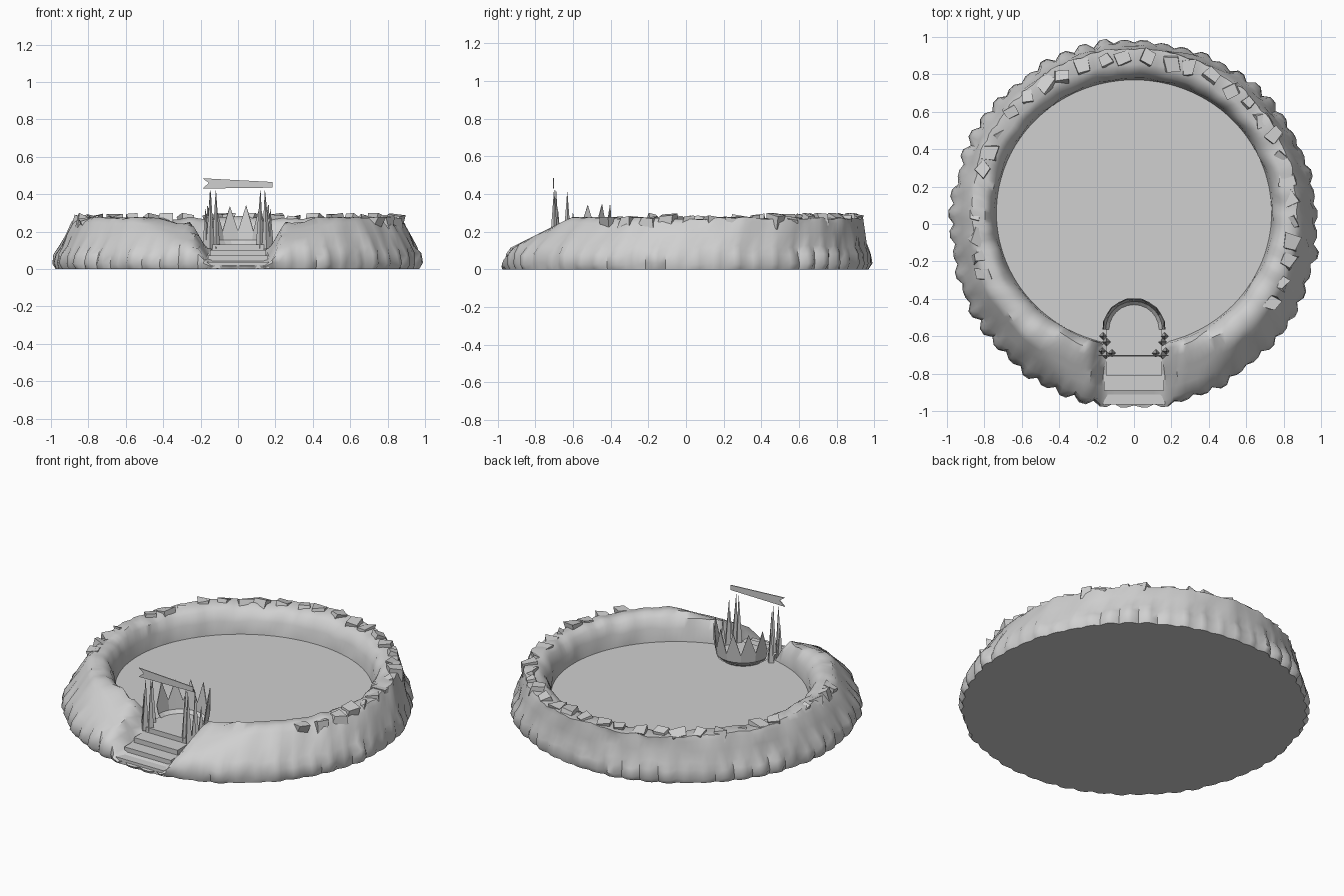
import bpy, bmesh, math, random
from mathutils import Vector, Matrix, noise

random.seed(4)
if "Cube" in bpy.data.objects:
    bpy.data.objects.remove(bpy.data.objects["Cube"], do_unlink=True)

stone = bpy.data.materials.new("grey_stone")
stone.use_nodes = True
GREY = (0.63, 0.63, 0.63, 1)
stone.diffuse_color = GREY
stone.node_tree.nodes["Principled BSDF"].inputs["Base Color"].default_value = GREY


def finish(name, bm, smooth=0, fix=True):
    if fix:
        bmesh.ops.recalc_face_normals(bm, faces=bm.faces)
    mesh = bpy.data.meshes.new(name)
    bm.to_mesh(mesh)
    bm.free()
    mesh.materials.append(stone)
    ob = bpy.data.objects.new(name, mesh)
    bpy.context.collection.objects.link(ob)
    if smooth:
        bpy.ops.object.select_all(action='DESELECT')
        ob.select_set(True)
        bpy.context.view_layer.objects.active = ob
        bpy.ops.object.shade_smooth_by_angle(angle=math.radians(smooth))
    return ob


def front_shape(p):
    # Gentle slope along the front, cut by a passage for the stairs
    p.z = min(p.z, 0.13 + (p.y + 0.9) * 0.5)
    if p.y < -0.5 and abs(p.x) < 0.4:
        t = min(max((p.y + 0.98) / 0.28, 0), 1)
        p.z = min(p.z, 0.015 + 0.09 * t + max(0, abs(p.x) - 0.165) * 1.7)
    p.y = max(p.y, -0.98)
    return p


# Earth bank: rows of x radius, y radius, centre y, height, scallop, roughness
ROWS = [(0.96, 0.96, 0, 0, 0.02, 0), (0.965, 0.965, 0, 0.03, 0.036, 0.01),
        (0.955, 0.96, 0, 0.08, 0.034, 0.015), (0.945, 0.95, 0.005, 0.12, 0.012, 0.02),
        (0.92, 0.92, 0.03, 0.185, 0, 0.016), (0.89, 0.885, 0.055, 0.245, 0, 0.016),
        (0.865, 0.86, 0.07, 0.272, 0.01, 0.016), (0.805, 0.79, 0.06, 0.275, 0, 0.016),
        (0.77, 0.745, 0.06, 0.25, 0, 0.02), (0.745, 0.72, 0.06, 0.195, 0, 0.014),
        (0.735, 0.71, 0.06, 0.115, 0, 0)]
LUMPS = 56
SEG = LUMPS * 3
bm = bmesh.new()
rings = []
lump = [random.uniform(0.35, 1) for _ in range(LUMPS)]
for rx, ry, cy, z, scallop, rough in ROWS:
    ring = []
    for i in range(SEG):
        a = 2 * math.pi * i / SEG
        c, s = math.cos(a), math.sin(a)
        dent = noise.noise(Vector((c * 7, s * 7, z * 12))) * rough
        bulge = dent + scallop * lump[i // 3] * (0.1 if i % 3 == 0 else 1)
        lift = noise.noise(Vector((c * 9, s * 9, z * 9 + 5))) * rough
        p = Vector(((rx + bulge) * c, cy + (ry + bulge) * s, z + lift))
        ring.append(bm.verts.new(front_shape(p)))
    rings.append(ring)
for low, high in zip(rings, rings[1:]):
    for i in range(SEG):
        j = (i + 1) % SEG
        bm.faces.new((low[i], low[j], high[j], high[i]))
bm.faces.new(list(reversed(rings[0])))
finish("earth_bank", bm, 45)

# Flat arena floor inside the bank
bm = bmesh.new()
bmesh.ops.create_circle(
    bm, cap_ends=True, segments=28, radius=1,
    matrix=Matrix.Translation((0, 0.06, 0.118)) @ Matrix.Diagonal((0.745, 0.72, 1, 1)))
finish("arena_floor", bm, fix=False)


def block(bm, centre, size, spin=0, tilt=0):
    m = (Matrix.Translation(centre) @ Matrix.Rotation(spin, 4, 'Z')
         @ Matrix.Rotation(tilt, 4, 'Y') @ Matrix.Diagonal((*size, 1)))
    return bmesh.ops.create_cube(bm, size=1, matrix=m)["verts"]


# Rough stones on the crest: proud at the back, sunken along the sides
bm = bmesh.new()
for k in range(31):
    deg = -30 + 230 * k / 30
    a = math.radians(deg + random.uniform(-1, 1))
    back = 25 < deg < 140
    size = [random.uniform(0.055, 0.08) for _ in range(3)]
    r, z = (0.875, 0.257) if back else (0.85, 0.243)
    verts = block(bm, (r * math.cos(a), r * math.sin(a) + 0.01, z), size,
                  a + random.uniform(-0.5, 0.5), random.uniform(-0.4, 0.4))
    for v in verts:
        v.co += Vector([random.uniform(-0.012, 0.012) for _ in range(3)])
        v.co.z = min(v.co.z, 0.30)
finish("crest_stones", bm)

# Stairs: half width, front y, top height
bm = bmesh.new()
for half, front, top in ((0.14, -0.71, 0.13), (0.15, -0.81, 0.10),
                         (0.16, -0.89, 0.07), (0.165, -0.965, 0.035)):
    block(bm, (0, (front - 0.64) / 2, top / 2 + 0.002),
          (2 * half, -0.64 - front, top))
finish("stairs", bm)

# Rounded landing inside the gate
bm = bmesh.new()
arc = [math.pi * i / 12 for i in range(13)]
edge = [(0.15, -0.69)]
edge += [(0.15 * math.cos(a), -0.565 + 0.15 * math.sin(a)) for a in arc]
edge += [(-0.15, -0.69)]
bm.faces.new([bm.verts.new((x, y, 0.135)) for x, y in edge])
finish("landing", bm)

# Bowl-shaped palisade with a jagged rim around the landing
bm = bmesh.new()
TEETH = 6
columns = []
for i in range(TEETH * 2 + 1):
    a = math.pi * i / (TEETH * 2)
    peak = i % 2 == 1
    top = random.uniform(0.32, 0.36) if peak else random.uniform(0.2, 0.22)
    points = ((0.12, 0.12), (0.152, 0.155), (0.166 if peak else 0.163, top))
    columns.append([bm.verts.new((r * math.cos(a), -0.565 + r * math.sin(a), z))
                    for r, z in points])
for p, q in zip(columns, columns[1:]):
    for k in range(2):
        bm.faces.new((p[k], q[k], q[k + 1], p[k + 1]))
wall = finish("palisade", bm)
wall.modifiers.new("thickness", 'SOLIDIFY').thickness = 0.005

# Gate posts: clusters of slender spikes on both sides
bm = bmesh.new()
for side in (-1, 1):
    for x, y, top, w in ((0.118, -0.69, 0.42, 0.022), (0.148, -0.70, 0.42, 0.024),
                         (0.172, -0.68, 0.32, 0.02), (0.148, -0.63, 0.41, 0.024),
                         (0.165, -0.60, 0.30, 0.022)):
        h = top - 0.11
        lean = Matrix.Rotation(random.uniform(-0.03, 0.03), 4, 'Y')
        bmesh.ops.create_cone(
            bm, cap_ends=True, segments=4, radius1=w, radius2=0.001, depth=h,
            matrix=Matrix.Translation((side * x, y, 0.11 + h / 2)) @ lean)
finish("gate_spikes", bm)

# Swallow-tailed banner board above the gate
bm = bmesh.new()
shape = [(-0.19, 0.43), (0.185, 0.435), (0.185, 0.465), (-0.19, 0.485), (-0.155, 0.46)]
bm.faces.new([bm.verts.new((x, -0.70, z)) for x, z in shape])
banner = finish("gate_banner", bm)
banner.modifiers.new("thickness", 'SOLIDIFY').thickness = 0.006
